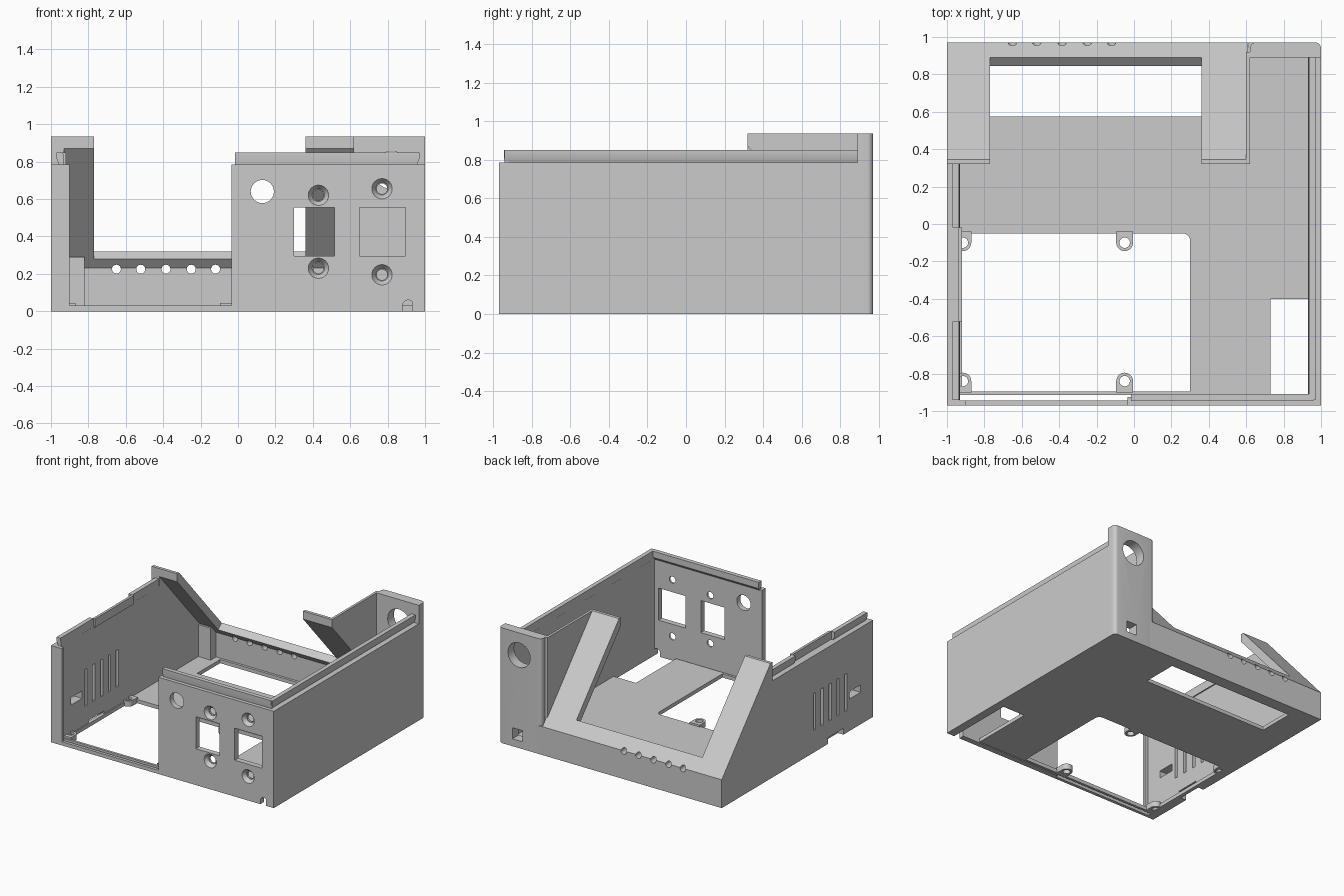
import bpy, bmesh, math

if "Cube" in bpy.data.objects:
    bpy.data.objects.remove(bpy.data.objects["Cube"])

grey = bpy.data.materials.new("plain grey plastic")
grey.diffuse_color = (0.6, 0.6, 0.6, 1)
grey.use_nodes = True
grey.node_tree.nodes["Principled BSDF"].inputs["Base Color"].default_value = grey.diffuse_color


def prism(name, pts, axis, lo, hi, taper=1.0):
    """Extrude a 2D outline along an axis; taper scales the far end about its centre."""
    place = {"x": lambda a, b, c: (c, a, b),
             "y": lambda a, b, c: (a, c, b),
             "z": lambda a, b, c: (a, b, c)}[axis]
    ca = sum(p[0] for p in pts) / len(pts)
    cb = sum(p[1] for p in pts) / len(pts)
    bm = bmesh.new()
    v0 = [bm.verts.new(place(a, b, lo)) for a, b in pts]
    v1 = [bm.verts.new(place(ca + (a - ca) * taper, cb + (b - cb) * taper, hi)) for a, b in pts]
    bm.faces.new(v0)
    bm.faces.new(v1)
    n = len(pts)
    for i in range(n):
        j = (i + 1) % n
        bm.faces.new((v0[i], v0[j], v1[j], v1[i]))
    bmesh.ops.recalc_face_normals(bm, faces=bm.faces)
    me = bpy.data.meshes.new(name)
    bm.to_mesh(me)
    bm.free()
    me.materials.append(grey)
    ob = bpy.data.objects.new(name, me)
    bpy.context.collection.objects.link(ob)
    return ob


def rect(a0, a1, b0, b1):
    return [(a0, b0), (a1, b0), (a1, b1), (a0, b1)]


def arc(ca, cb, r, start=0, end=360, n=24):
    full = end - start == 360
    steps = n if full else n + 1
    return [(ca + r * math.cos(math.radians(start + (end - start) * i / n)),
             cb + r * math.sin(math.radians(start + (end - start) * i / n))) for i in range(steps)]


def box(name, x0, x1, y0, y1, z0, z1):
    return prism(name, rect(x0, x1, y0, y1), "z", z0, z1)


def cut(ob, *cutters):
    """Subtract cutters one by one, then delete them."""
    for c in cutters:
        mod = ob.modifiers.new("cut", "BOOLEAN")
        mod.operation = "DIFFERENCE"
        mod.solver = "EXACT"
        mod.object = c
        dg = bpy.context.evaluated_depsgraph_get()
        dg.update()
        me = bpy.data.meshes.new_from_object(ob.evaluated_get(dg))
        ob.modifiers.clear()
        ob.data = me
        bpy.data.objects.remove(c)


# Floor with board opening, slot under the sloped panel and side opening
floor = box("floor", -0.95, 0.95, -0.915, 0.92, 0, 0.03)
board_hole = [(-0.92, -0.895), (0.30, -0.895)] + arc(0.26, -0.09, 0.04, 0, 90, 5) + [(-0.92, -0.05)]
cut(floor,
    prism("cutter", board_hole, "z", -0.1, 0.1),
    box("cutter", -0.77, 0.36, 0.575, 0.87, -0.1, 0.1),
    box("cutter", 0.73, 0.93, -0.95, -0.40, -0.1, 0.1))

# Screw tabs around the board opening
for x in (-0.915, -0.05):
    for y, s in ((-0.10, 1), (-0.84, -1)):
        half = arc(x, y, 0.045, 180, 360, 12) if s > 0 else arc(x, y, 0.045, 0, 180, 12)
        edge = y + s * 0.06
        pts = half + ([(x + 0.045, edge), (x - 0.045, edge)] if s > 0
                      else [(x - 0.045, edge), (x + 0.045, edge)])
        tab = prism("screw_tab", pts, "z", 0, 0.045)
        cut(tab, prism("cutter", arc(x, y, 0.028), "z", -0.1, 0.1))

# Left wall, rising to the slope, with vents, port and bottom notch
left = prism("left_wall", [(-0.97, 0), (0.97, 0), (0.97, 0.23), (0.345, 0.935),
                           (0.32, 0.935), (0.32, 0.785), (-0.97, 0.785)], "x", -1, -0.93)
for i in range(5):
    y = -0.22 - 0.1 * i
    cut(left, box("cutter", -1.1, -0.8, y - 0.015, y + 0.015, 0.18, 0.48))
cut(left, box("cutter", -1.1, -0.8, -0.81, -0.67, 0.26, 0.32),
    box("cutter", -1.1, -0.8, -0.59, -0.39, -0.1, 0.05))

# Right wall
box("right_wall", 0.93, 1, -0.97, 0.89, 0, 0.785)

# Low back wall with a row of indicator holes on its top edge
back = box("back_wall", -0.96, 0.66, 0.89, 0.97, 0, 0.23)

# Sloped panel, open at the top between two arms
slope = prism("sloped_panel", [(0.97, 0.23), (0.345, 0.935), (0.32, 0.935), (0.32, 0.87),
                               (0.89, 0.23)], "x", -0.98, 0.61)
d = 0.7
cut(slope, prism("cutter", [(0.935, 0.36), (0.80, 0.24), (0.80 - 0.667 * d, 0.24 - 0.1),
                            (0.1, 0.24), (0.1, 1.2), (0.6, 1.2)], "x", -0.77, 0.36))
for x in (-0.65, -0.52, -0.385, -0.25, -0.12):
    for ob in (back, slope):
        cut(ob, prism("cutter", arc(x, 0.225, 0.024, n=16), "y", 0.7, 1.1))

# Tall back corner with round socket and small square port
plan = [(0.62, 0.89), (1, 0.89)] + arc(0.97, 0.94, 0.03, 0, 90, 6) + arc(0.65, 0.94, 0.03, 90, 180, 6)
corner = prism("back_corner", plan, "z", 0, 0.935)
cut(corner, prism("cutter", arc(0.82, 0.755, 0.1, n=32), "y", 0.8, 1.1),
    box("cutter", 0.79, 0.88, 0.8, 1.1, 0.06, 0.15))
prism("corner_side_wall", [(0.92, 0.23), (0.92, 0.935), (0.32, 0.935), (0.32, 0.87), (0.89, 0.23)],
      "x", 0.60, 0.62)

# Rib at the inside back left corner
box("inner_rib", -0.93, -0.82, 0.82, 0.89, 0.03, 0.29)

# Front panel with two windows, screw holes, button hole and cable notch
front = box("front_panel", -0.035, 1, -0.97, -0.925, 0, 0.785)
cut(front, box("cutter", 0.30, 0.515, -1.1, -0.8, 0.295, 0.555),
    box("cutter", 0.65, 0.895, -1.1, -0.8, 0.295, 0.555),
    prism("cutter", arc(0.13, 0.64, 0.062, n=32), "y", -1.1, -0.8),
    prism("cutter", [(0.88, -0.1), (0.94, -0.1)] + arc(0.91, 0.03, 0.03, 0, 180, 10), "y", -1.1, -0.8))
for x, z in ((0.43, 0.62), (0.43, 0.23), (0.77, 0.655), (0.77, 0.195)):
    cut(front, prism("cutter", arc(x, z, 0.028), "y", -1.1, -0.8),
        prism("cutter", arc(x, z, 0.056), "y", -0.972, -0.94, 0.6))

# Left front stub and thin sill below the open bay
box("front_left_post", -1, -0.9, -0.97, -0.945, 0, 0.785)
box("front_sill", -0.9, -0.035, -0.97, -0.945, 0, 0.03)

# Snap lips along the wall tops
ridge = [(0.93, 0.78), (0.955, 0.78), (0.97, 0.815), (0.97, 0.85), (0.935, 0.85)]
thin = rect(0.92, 0.94, 0.78, 0.85)


def lip(name, pts, side, axis, lo, hi):
    prism(name, [(side * a, b) for a, b in pts], axis, lo, hi)


lip("right_lip", ridge, 1, "y", -0.94, 0.89)
lip("left_lip_back", ridge, -1, "y", -0.02, 0.33)
lip("left_lip_middle", thin, -1, "y", -0.52, -0.02)
lip("left_lip_front", ridge, -1, "y", -0.94, -0.52)
prism("front_lip", [(-0.925, 0.78), (-0.94, 0.78), (-0.945, 0.815), (-0.945, 0.85),
                    (-0.91, 0.85), (-0.91, 0.80)], "x", -0.015, 0.96)

# Smooth the round holes, keep edges sharp
for ob in list(bpy.context.scene.objects):
    bpy.ops.object.select_all(action="DESELECT")
    ob.select_set(True)
    bpy.context.view_layer.objects.active = ob
    bpy.ops.object.shade_smooth_by_angle(angle=math.radians(30))
